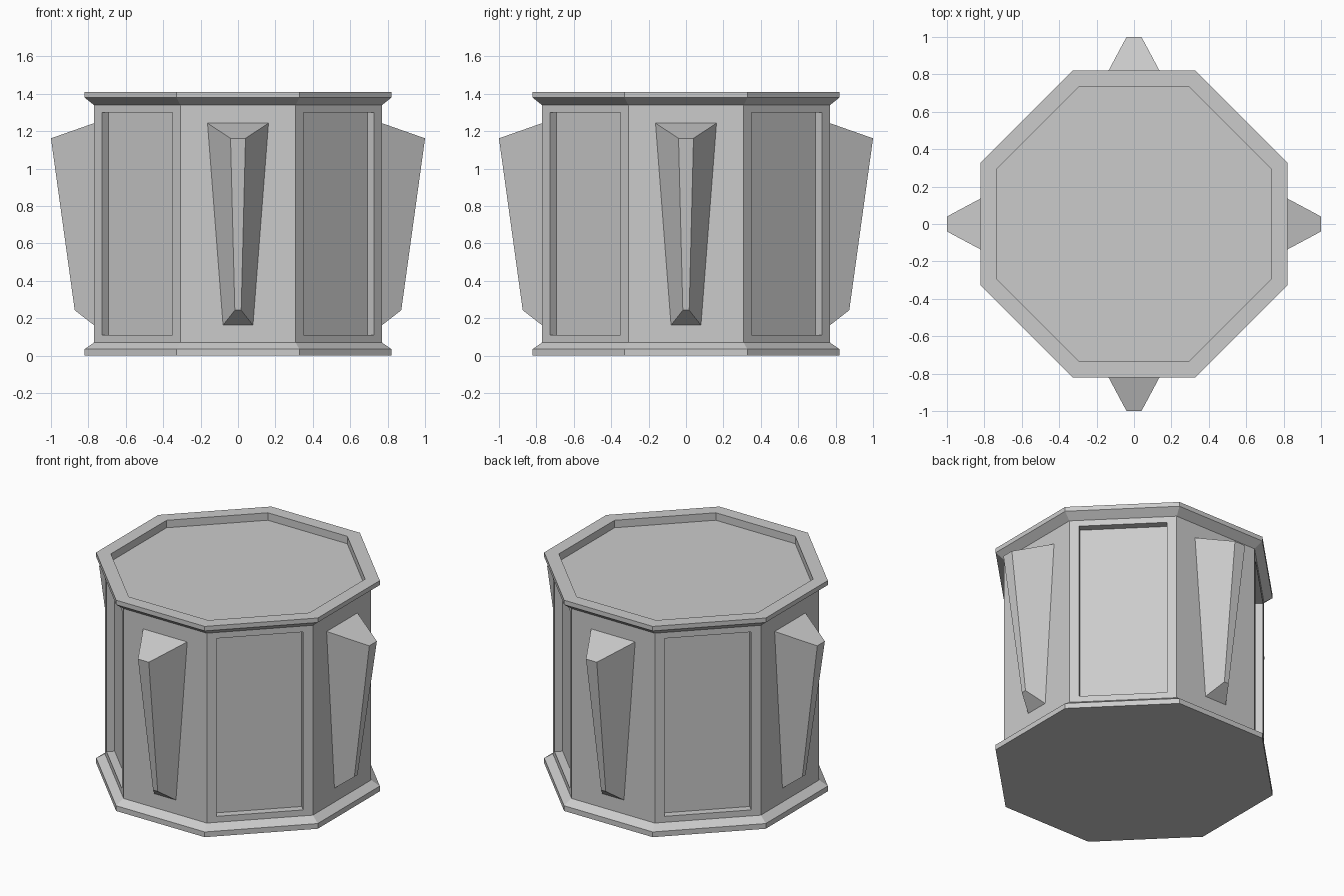
import bpy, bmesh
from math import pi
from mathutils import Matrix, Vector

if "Cube" in bpy.data.objects:
    bpy.data.objects.remove(bpy.data.objects["Cube"])


def octagon(r, z):
    """Eight-sided ring with straight sides at distance r."""
    c = 0.4 * r
    return [(r, -c, z), (r, c, z), (c, r, z), (-c, r, z),
            (-r, c, z), (-r, -c, z), (-c, -r, z), (c, -r, z)]


def loft(bm, rings):
    """Skin a list of equal-length rings and cap both ends."""
    loops = [[bm.verts.new(p) for p in ring] for ring in rings]
    n = len(loops[0])
    sides = []
    for a, b in zip(loops, loops[1:]):
        sides.append([bm.faces.new((a[i], a[(i + 1) % n], b[(i + 1) % n], b[i]))
                      for i in range(n)])
    bm.faces.new(loops[0][::-1])
    bm.faces.new(loops[-1])
    return sides


def finish(bm, name):
    bmesh.ops.recalc_face_normals(bm, faces=bm.faces)
    mesh = bpy.data.meshes.new(name)
    bm.to_mesh(mesh)
    bm.free()
    obj = bpy.data.objects.new(name, mesh)
    bpy.context.collection.objects.link(obj)
    return obj


# Octagonal body: base flange, wall, top flange, rim and sunken lid
profile = [(0.82, 0), (0.82, 0.035), (0.77, 0.07), (0.77, 1.34),
           (0.82, 1.38), (0.82, 1.41), (0.735, 1.41), (0.735, 1.36)]
bm = bmesh.new()
sides = loft(bm, [octagon(r, z) for r, z in profile])
bmesh.ops.recalc_face_normals(bm, faces=bm.faces)

# Recessed panels on the diagonal walls
panels = sides[2][1::2]
bmesh.ops.inset_individual(bm, faces=panels, thickness=0.06, use_even_offset=True)
for face in panels:
    for v in face.verts:
        v.co.z = 0.11 if v.co.z < 0.7 else 1.30
for face in panels:
    inward = -0.05 * face.normal
    pushed = bmesh.ops.extrude_discrete_faces(bm, faces=[face])["faces"][0]
    bmesh.ops.translate(bm, verts=pushed.verts, vec=inward)
finish(bm, "octagonal_body")


# Tapered buttresses on the four straight walls
def bracket_ring(y0, y1, w0, w1, z0, z1):
    return [(-w0, y0, z0), (w0, y0, z0), (w1, y1, z1), (-w1, y1, z1)]


for i, side in enumerate(("front", "right", "back", "left")):
    bm = bmesh.new()
    loft(bm, [bracket_ring(-0.75, -0.75, 0.08, 0.163, 0.163, 1.243),
              bracket_ring(-0.77, -0.77, 0.08, 0.163, 0.163, 1.243),
              bracket_ring(-0.873, -1.0, 0.017, 0.04, 0.243, 1.162)])
    bm.transform(Matrix.Rotation(i * pi / 2, 4, 'Z'))
    finish(bm, side + "_buttress")
